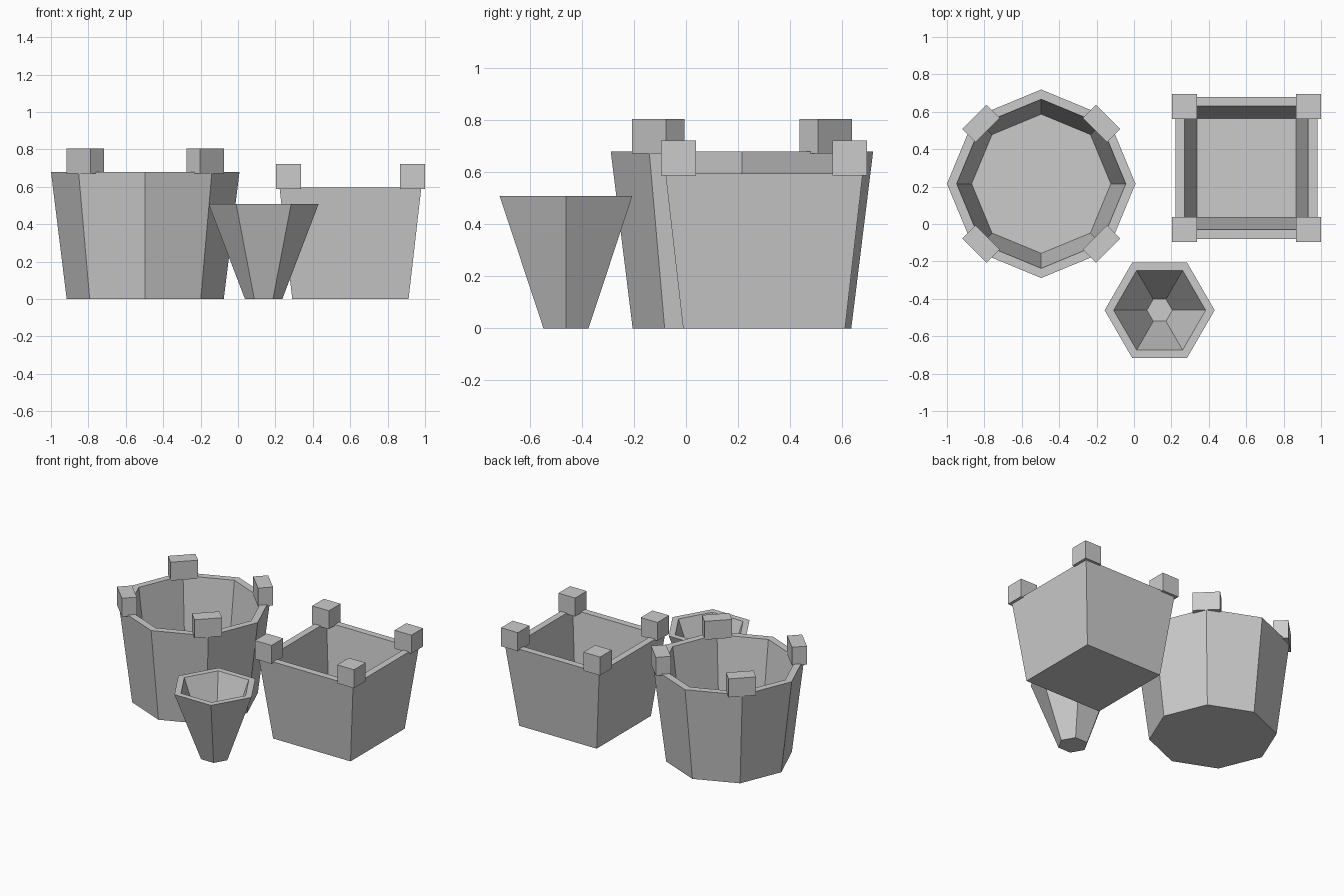
import bpy, bmesh, math
from mathutils import Matrix

cube = bpy.data.objects.get("Cube")
if cube:
    bpy.data.objects.remove(cube, do_unlink=True)

clay = bpy.data.materials.new("pale_grey")
clay.use_nodes = True
grey = (0.6, 0.6, 0.6, 1)
clay.diffuse_color = grey
clay.node_tree.nodes["Principled BSDF"].inputs["Base Color"].default_value = grey


def finish(name, bm, location, turn=0):
    bmesh.ops.recalc_face_normals(bm, faces=bm.faces)
    mesh = bpy.data.meshes.new(name)
    bm.to_mesh(mesh)
    bm.free()
    mesh.materials.append(clay)
    obj = bpy.data.objects.new(name, mesh)
    obj.location = location
    obj.rotation_euler.z = turn
    bpy.context.collection.objects.link(obj)
    return obj


def pot(name, sides, centre, foot, rim, height, inner_rim, inner_foot, floor, turn=0):
    """Hollow tapered pot: rings run up the outside, over the rim and down inside."""
    bm = bmesh.new()
    rings = []
    for radius, z in ((foot, 0), (rim, height), (inner_rim, height), (inner_foot, floor)):
        angles = [turn + math.tau * i / sides for i in range(sides)]
        rings.append([bm.verts.new((radius * math.cos(a), radius * math.sin(a), z)) for a in angles])
    for low, high in zip(rings, rings[1:]):
        for i in range(sides):
            j = (i + 1) % sides
            bm.faces.new((low[i], low[j], high[j], high[i]))
    bm.faces.new(rings[0])
    bm.faces.new(rings[-1])
    return finish(name, bm, (*centre, 0))


def block(name, size, location, turn=0):
    bm = bmesh.new()
    bmesh.ops.create_cube(bm, size=1, matrix=Matrix.Diagonal((*size, 1)))
    return finish(name, bm, location, turn)


# Round pot with four blocks set along its rim
round_centre = (-0.496, 0.215)
pot("round_pot", 8, round_centre, 0.42, 0.504, 0.68, 0.452, 0.372, 0.045)
for i in range(4):
    a = math.radians(45 + 90 * i)
    spot = (round_centre[0] + 0.455 * math.cos(a), round_centre[1] + 0.455 * math.sin(a), 0.738)
    block(f"round_pot_block_{i + 1}", (0.1, 0.184, 0.134), spot, a)

# Square pot with a cube on each corner
square_centre = (0.601, 0.3)
diag = math.sqrt(2)
pot("square_pot", 4, square_centre, 0.311 * diag, 0.379 * diag, 0.595,
    0.33 * diag, 0.265 * diag, 0.045, math.pi / 4)
for sx, side in ((-1, "right"), (1, "left")):
    for sy, end in ((-1, "front"), (1, "back")):
        spot = (square_centre[0] + sx * 0.331, square_centre[1] + sy * 0.329, 0.654)
        block(f"square_pot_cube_{end}_{side}", (0.134,) * 3, spot)

# Small steep six-sided cup
pot("small_cup", 6, (0.137, -0.461), 0.1, 0.294, 0.508, 0.246, 0.068, 0.04)
